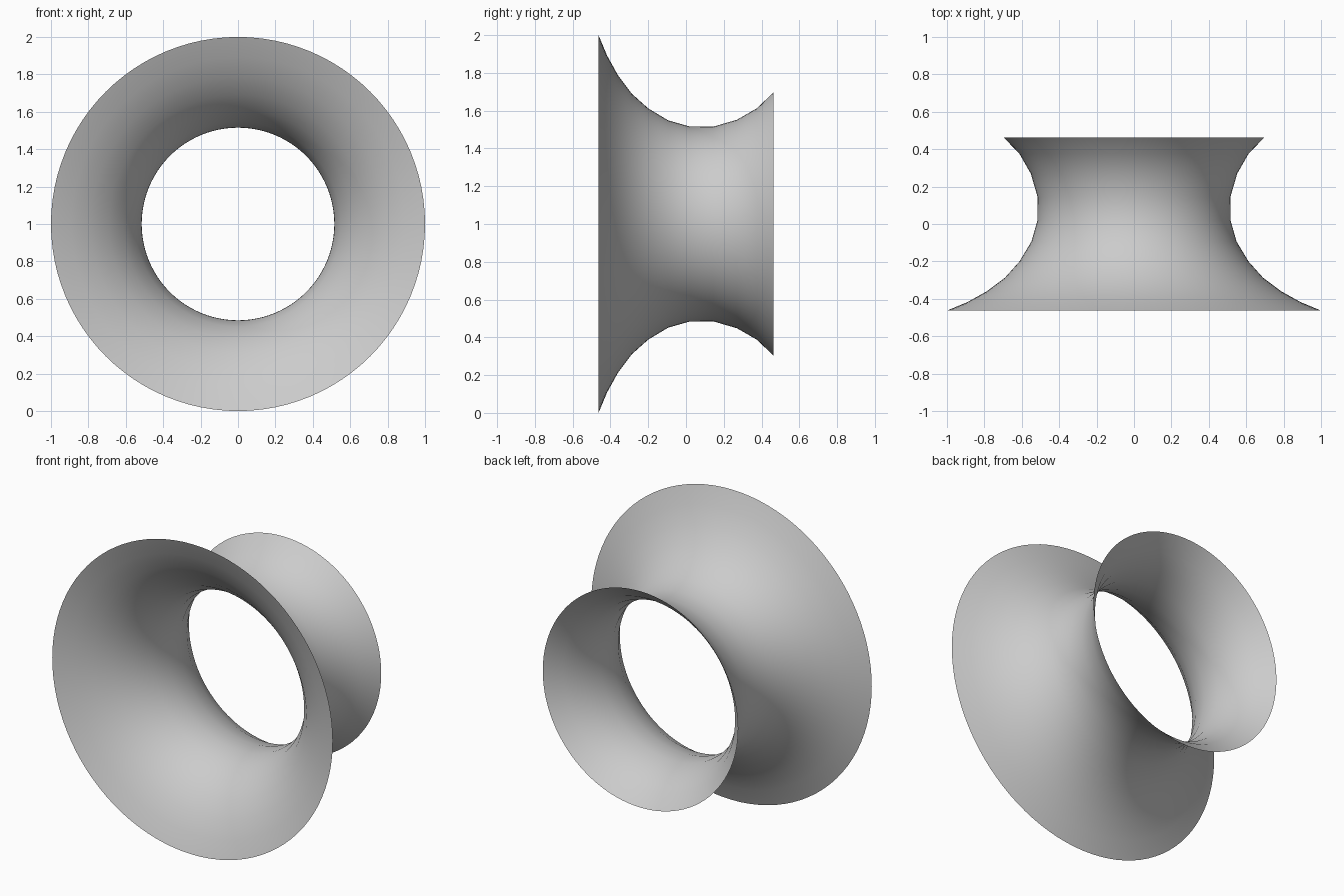
import bpy
import bmesh
from math import pi
from mathutils import Matrix

cube = bpy.data.objects.get("Cube")
if cube:
    bpy.data.objects.remove(cube, do_unlink=True)

SEGMENTS = 96

# One plain grey for the whole shell
grey = bpy.data.materials.new("light_grey")
grey.use_nodes = True
colour = (0.6, 0.6, 0.6, 1)
grey.diffuse_color = colour
grey.node_tree.nodes["Principled BSDF"].inputs["Base Color"].default_value = colour

# Waisted profile from the wide front rim to the small back rim: (y, radius)
profile = [(-0.463, 1.0), (-0.418, 0.892), (-0.36, 0.787), (-0.287, 0.69),
           (-0.2, 0.612), (-0.095, 0.549), (0.02, 0.516), (0.143, 0.515),
           (0.27, 0.552), (0.376, 0.613), (0.463, 0.697)]

# Spin the profile about the front-to-back axis into an open shell
bm = bmesh.new()
verts = [bm.verts.new((0, y, r)) for y, r in profile]
edges = [bm.edges.new(pair) for pair in zip(verts, verts[1:])]
bmesh.ops.spin(bm, geom=verts + edges, cent=(0, 0, 0), axis=(0, 1, 0),
               angle=2 * pi, steps=SEGMENTS, use_merge=True)
bmesh.ops.remove_doubles(bm, verts=bm.verts, dist=0.0001)
bmesh.ops.recalc_face_normals(bm, faces=bm.faces)

# Face the shell away from its axis
face = bm.faces[:][0]
centre = face.calc_center_median()
if face.normal.x * centre.x + face.normal.z * centre.z < 0:
    bmesh.ops.reverse_faces(bm, faces=bm.faces)
for face in bm.faces:
    face.smooth = True
bm.transform(Matrix.Translation((0, 0, 1)))

mesh = bpy.data.meshes.new("flared_ring")
bm.to_mesh(mesh)
bm.free()
mesh.materials.append(grey)
ring = bpy.data.objects.new("flared_ring", mesh)
bpy.context.collection.objects.link(ring)
